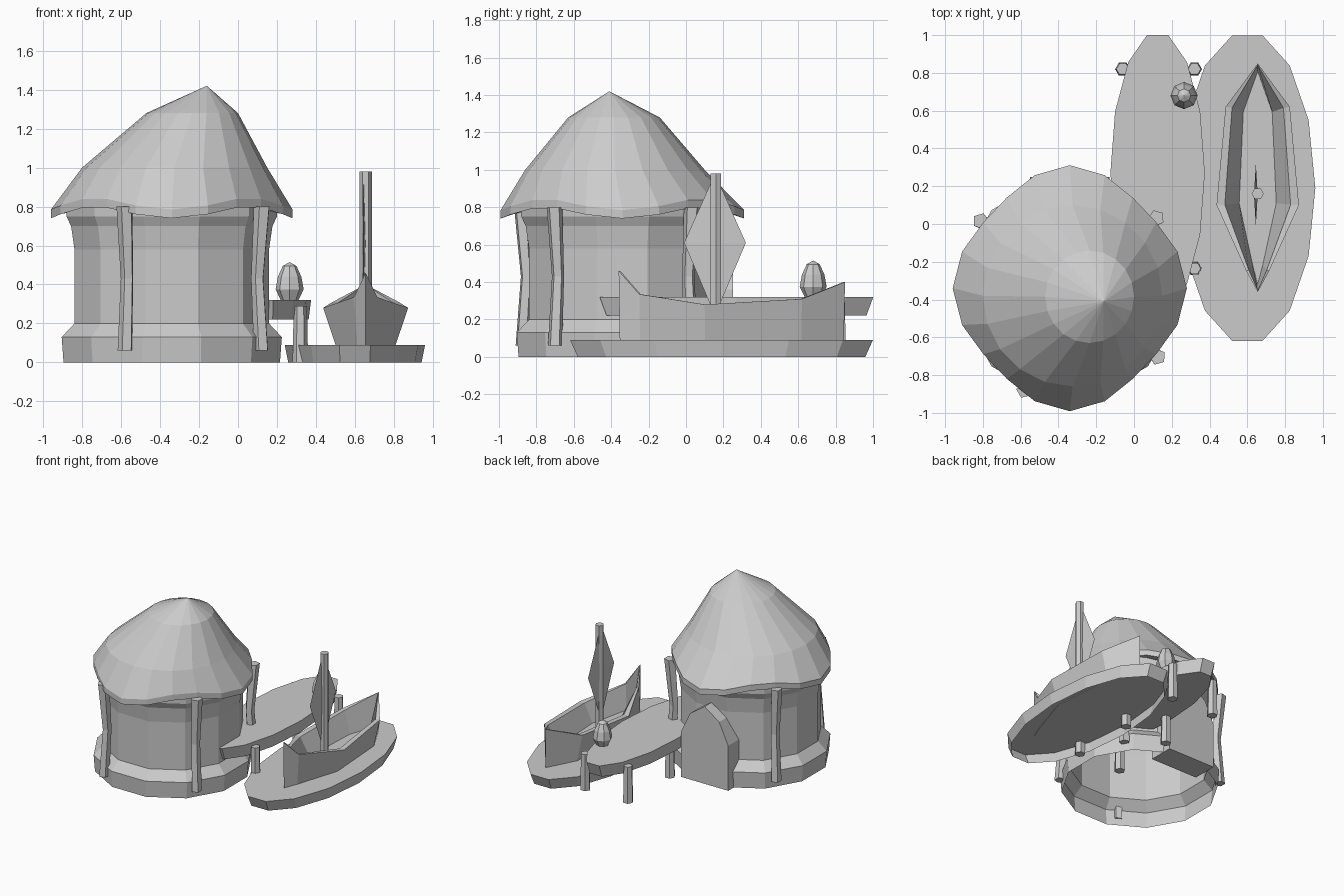
import bpy, bmesh, math
from mathutils import Vector

if "Cube" in bpy.data.objects:
    bpy.data.objects.remove(bpy.data.objects["Cube"])

grey = bpy.data.materials.new("plain grey")
grey.use_nodes = True
COL = (0.6, 0.6, 0.6, 1)
grey.diffuse_color = COL
grey.node_tree.nodes["Principled BSDF"].inputs["Base Color"].default_value = COL


def finish(name, bm):
    bmesh.ops.recalc_face_normals(bm, faces=bm.faces)
    mesh = bpy.data.meshes.new(name)
    bm.to_mesh(mesh)
    bm.free()
    mesh.materials.append(grey)
    obj = bpy.data.objects.new(name, mesh)
    bpy.context.collection.objects.link(obj)
    return obj


def ring(n, cx, cy, z, rx, ry=None, turn=0.0):
    ry = rx if ry is None else ry
    angles = [2 * math.pi * i / n + turn for i in range(n)]
    return [Vector((cx + rx * math.cos(a), cy + ry * math.sin(a), z)) for a in angles]


def loft(name, rings, bottom=True, top=True):
    """Skin a stack of equal rings."""
    bm = bmesh.new()
    loops = [[bm.verts.new(p) for p in r] for r in rings]
    n = len(loops[0])
    for a, b in zip(loops, loops[1:]):
        for i in range(n):
            j = (i + 1) % n
            bm.faces.new((a[i], a[j], b[j], b[i]))
    if bottom:
        bm.faces.new(loops[0][::-1])
    if top:
        bm.faces.new(loops[-1])
    bmesh.ops.remove_doubles(bm, verts=bm.verts, dist=0.0005)
    return finish(name, bm)


HX = HY = -0.34

# Hut wall with a plinth and a flared top
wall = [(0.575, 0), (0.585, 0.13), (0.517, 0.2), (0.517, 0.58), (0.535, 0.7), (0.56, 0.75), (0.56, 0.8)]
loft("hut_wall", [ring(12, HX, HY, z, r, turn=math.radians(15)) for r, z in wall], bottom=False)


# Thatched roof with a wavy rim and an off-centre peak
def rim(radius, z, wave):
    pts = []
    for i in range(20):
        a = 2 * math.pi * i / 20
        w = math.cos(4 * a)
        r = radius + 0.03 * w
        pts.append(Vector((HX + r * math.cos(a), HY + r * 1.05 * math.sin(a), z - wave * w)))
    return pts


loft("thatched_roof", [
    ring(20, HX, HY, 0.8, 0.5),
    rim(0.59, 0.77, 0.03),
    rim(0.59, 0.815, 0.03),
    ring(20, -0.325, -0.38, 1.0, 0.475, 0.48),
    ring(20, -0.235, -0.385, 1.28, 0.235, 0.245),
    ring(20, -0.16, -0.41, 1.42, 0.0),
])

# Bowed posts under the eaves
for k, deg in enumerate((39, 143, 246, -38)):
    d = Vector((math.cos(math.radians(deg)), math.sin(math.radians(deg))))
    rows = []
    for dist, z, r in ((0.585, 0.06, 0.04), (0.56, 0.43, 0.034), (0.59, 0.8, 0.044)):
        rows.append(ring(5, HX + d.x * dist, HY + d.y * dist, z, r, turn=math.radians(deg)))
    loft(f"hut_post_{k + 1}", rows)

# Pointed door slab at the back of the hut
arch = [(-0.21, 0), (0.21, 0), (0.21, 0.36), (0.13, 0.53), (0, 0.62), (-0.13, 0.53), (-0.21, 0.36)]
loft("door_slab", [[Vector((HX + x, y, z)) for x, z in arch] for y in (0.05, 0.25)])

# Raised dock on six posts, and the low raft
loft("dock_deck", [ring(14, 0.125, 0.27, z, 0.25 * s, 0.75 * s) for z, s in ((0.22, 0.95), (0.32, 1))])
for k, y in enumerate((-0.235, 0.29, 0.82)):
    for side, x in (("right", -0.06), ("left", 0.32)):
        loft(f"dock_post_{side}_{k + 1}", [ring(6, x, y, 0, 0.04), ring(6, x, y, 0.29, 0.034)])
loft("raft", [ring(14, 0.6, 0.19, z, 0.36 * s, 0.83 * s) for z, s in ((0, 0.95), (0.09, 1))], bottom=False)

# Boat hull: stations are (y, half width, rim height)
BX = 0.655
stations = [(-0.36, 0, 0.46), (-0.25, 0.06, 0.335), (0.1, 0.218, 0.28), (0.62, 0.17, 0.31), (0.85, 0, 0.4)]


def hull_ring(width, length, height=None):
    right = [(y, -w, z) for y, w, z in stations]
    left = [(y, w, z) for y, w, z in stations[-2:0:-1]]
    return [Vector((BX + w * width, 0.245 + (y - 0.245) * length, z if height is None else height))
            for y, w, z in right + left]


loft("boat_hull", [hull_ring(0.7, 0.99, 0.085), hull_ring(1, 1), hull_ring(0.8, 0.985), hull_ring(0.45, 0.93, 0.14)])

# Mast and thin diamond sail
loft("mast", [ring(6, BX, 0.16, z, 0.032) for z in (0.1, 0.98)])
loft("sail", [ring(4, 0.645, 0.155, z, rx, ry) for z, rx, ry in ((0.22, 0, 0), (0.61, 0.01, 0.165), (0.98, 0, 0))],
     bottom=False, top=False)

# Pot on the dock
pot = [(0.045, 0.32), (0.072, 0.375), (0.06, 0.44), (0.035, 0.495), (0, 0.515)]
loft("pot", [ring(8, 0.265, 0.68, z, r) for r, z in pot])
